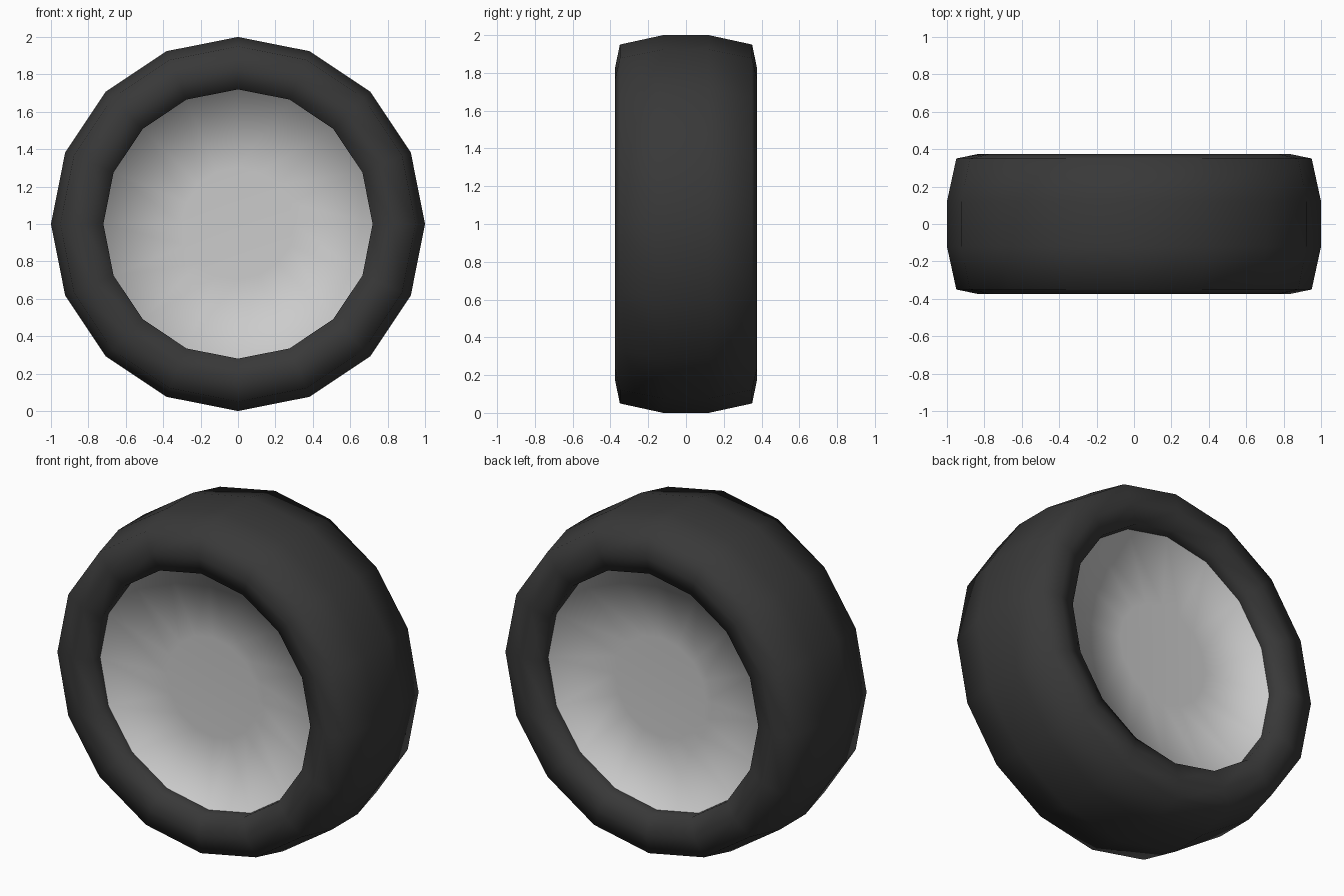
import bpy, bmesh
from math import sin, cos, pi

if "Cube" in bpy.data.objects:
    bpy.data.objects.remove(bpy.data.objects["Cube"])

SEGMENTS = 16


def lathe(name, profile):
    """Revolve (radius, y) points around the y axis through z = 1."""
    bm = bmesh.new()
    rings = []
    for r, y in profile:
        if r == 0:
            rings.append([bm.verts.new((0, y, 1))] * SEGMENTS)
        else:
            rings.append([bm.verts.new((r * sin(2 * pi * i / SEGMENTS), y,
                                        1 + r * cos(2 * pi * i / SEGMENTS)))
                          for i in range(SEGMENTS)])
    for a, b in zip(rings, rings[1:]):
        for i in range(SEGMENTS):
            j = (i + 1) % SEGMENTS
            bm.faces.new(list(dict.fromkeys((a[i], a[j], b[j], b[i]))))
    bmesh.ops.recalc_face_normals(bm, faces=bm.faces)
    for f in bm.faces:
        f.smooth = True
    mesh = bpy.data.meshes.new(name)
    bm.to_mesh(mesh)
    bm.free()
    obj = bpy.data.objects.new(name, mesh)
    bpy.context.collection.objects.link(obj)
    return obj


# Rubber tyre: rounded tread, sidewalls and inward-turned lips
half = [(0.72, -0.275), (0.72, -0.345), (0.83, -0.375), (0.95, -0.35), (1.0, -0.12)]
tyre = lathe("tyre", half + [(r, -y) for r, y in reversed(half)])
rubber = bpy.data.materials.new("rubber")
rubber.diffuse_color = (0.04, 0.04, 0.04, 1)
rubber.use_nodes = True
rubber.node_tree.nodes["Principled BSDF"].inputs["Base Color"].default_value = rubber.diffuse_color
tyre.data.materials.append(rubber)

# Shallow hub disc whose rim turns up behind the tyre lip, on both sides
for name, side in (("hub", -1), ("hub_back", 1)):
    hub = lathe(name, [(r, y * side) for r, y in
                       [(0, 0.25), (0.3, 0.24), (0.72, 0.275), (0.73, 0.335)]])
    if hub.data.polygons[0].normal.y * side < 0:
        hub.data.flip_normals()
